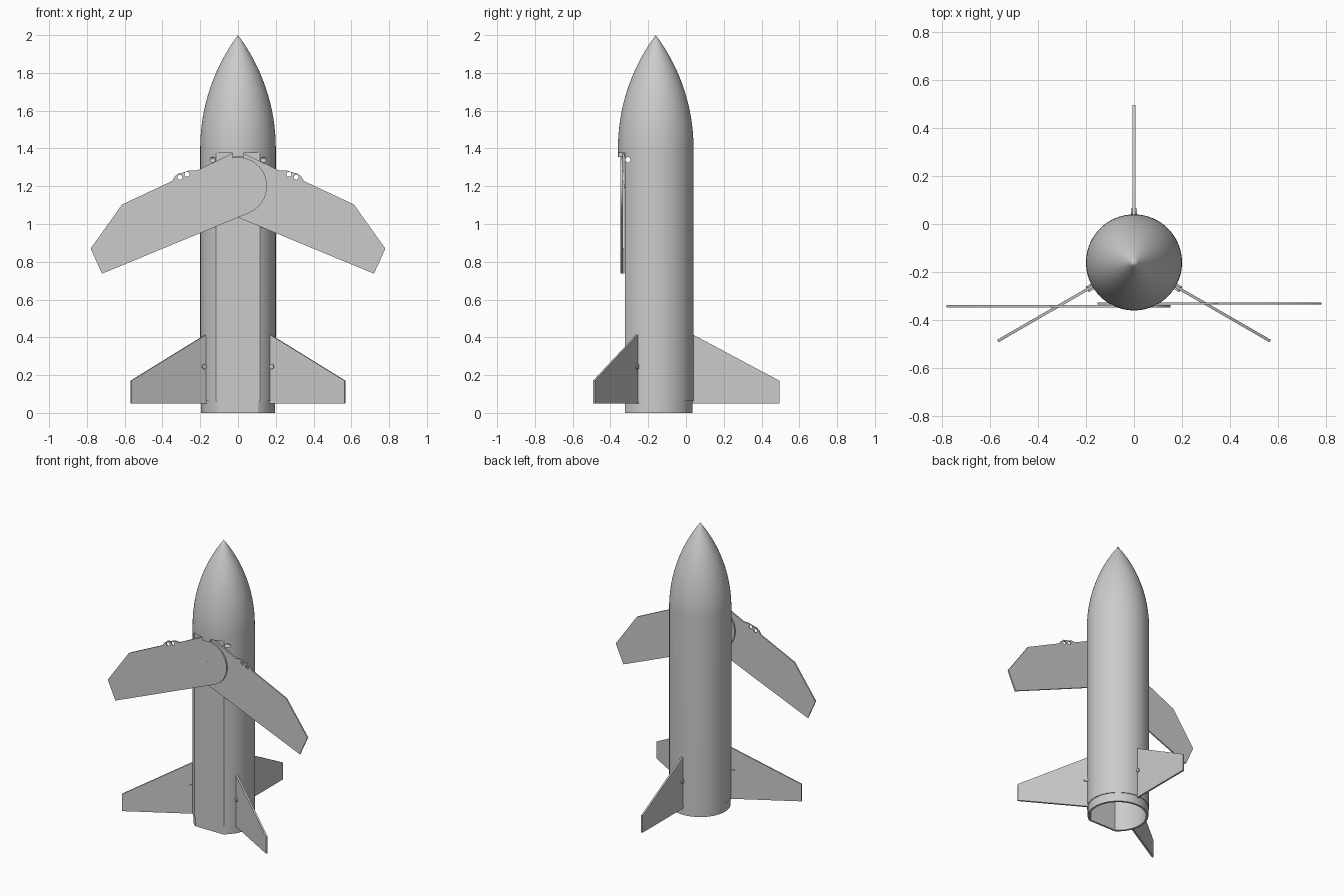
import bpy, bmesh, math
from mathutils import Matrix, Vector

if "Cube" in bpy.data.objects:
    bpy.data.objects.remove(bpy.data.objects["Cube"], do_unlink=True)

AXIS_Y = -0.16      # body centre line
R = 0.2             # body radius
FLAT_Y = -0.323     # flat front face of the lower body
FIN_ANGLES = {"rear_fin": 90, "right_fin": 210, "left_fin": 330}

grey = bpy.data.materials.new("plain grey")
grey.use_nodes = True
grey.diffuse_color = (0.6, 0.6, 0.6, 1)
grey.node_tree.nodes["Principled BSDF"].inputs["Base Color"].default_value = grey.diffuse_color
parts = []


def finish(bm, name):
    bmesh.ops.remove_doubles(bm, verts=bm.verts, dist=1e-5)
    bmesh.ops.recalc_face_normals(bm, faces=bm.faces)
    mesh = bpy.data.meshes.new(name)
    bm.to_mesh(mesh)
    bm.free()
    mesh.materials.append(grey)
    obj = bpy.data.objects.new(name, mesh)
    bpy.context.collection.objects.link(obj)
    parts.append(obj)
    return obj


def prism(name, points, plane, start, end):
    """Extrude an outline drawn in plane xy, xz or yz along the third axis."""
    axes = ["xyz".index(c) for c in plane]
    third = 3 - sum(axes)
    bm = bmesh.new()
    verts = []
    for p in points:
        co = Vector()
        co[axes[0]], co[axes[1]], co[third] = p[0], p[1], start
        verts.append(bm.verts.new(co))
    face = bm.faces.new(verts)
    out = bmesh.ops.extrude_face_region(bm, geom=[face])
    move = Vector()
    move[third] = end - start
    bmesh.ops.translate(bm, vec=move, verts=[v for v in out["geom"] if isinstance(v, bmesh.types.BMVert)])
    return finish(bm, name)


def arc(cx, cy, r, a0, a1, n):
    angles = [math.radians(a0 + (a1 - a0) * i / n) for i in range(n + 1)]
    return [(cx + r * math.cos(a), cy + r * math.sin(a)) for a in angles]


def circle(cx, cy, r, n=24):
    return arc(cx, cy, r, 0, 360, n)[:-1]


def cut(obj, *cutters):
    """Subtract the cutters, then discard them."""
    for c in cutters:
        mod = obj.modifiers.new("cut", "BOOLEAN")
        mod.operation, mod.solver, mod.object = "DIFFERENCE", "EXACT", c
    graph = bpy.context.evaluated_depsgraph_get()
    obj.data = bpy.data.meshes.new_from_object(obj.evaluated_get(graph))
    obj.modifiers.clear()
    for c in cutters:
        parts.remove(c)
        bpy.data.objects.remove(c, do_unlink=True)


# Body: tail sleeve, straight barrel and pointed ogive nose, turned round the axis
nose = [(math.sqrt(1 - (0.6 * t) ** 2) - 0.8, 1.4 + 0.6 * t) for t in [i / 24 for i in range(24)]]
profile = [(0, 0), (0.195, 0), (0.195, 0.062), (R, 0.062)] + nose + [(0, 2)]
bm = bmesh.new()
ring = [bm.verts.new((r, AXIS_Y, z)) for r, z in profile]
edges = [bm.edges.new(pair) for pair in zip(ring, ring[1:])]
bmesh.ops.spin(bm, geom=ring + edges, cent=(0, AXIS_Y, 0), axis=(0, 0, 1),
               angle=2 * math.pi, steps=96)
body = finish(bm, "body")

# Cutters: flat front with a locating tab, D-shaped bore, cross hole for the hinge
front_cut = prism("front_cutter", [(-0.3, -0.1), (0.3, -0.1), (0.3, 1.375), (0.03, 1.375),
                                   (0.03, 1.355), (-0.03, 1.355), (-0.03, 1.375), (-0.3, 1.375)],
                  "xz", FLAT_Y, -0.5)
bore_r = 0.181
half = math.degrees(math.acos((AXIS_Y - FLAT_Y - 0.013) / bore_r))
bore = prism("bore_cutter", arc(0, AXIS_Y, bore_r, -90 + half, 270 - half, 80), "xy", -0.1, 1.3)
cross_hole = prism("hole_cutter", circle(-0.307, 1.34, 0.014), "yz", -0.4, 0.4)
cut(body, front_cut, bore, cross_hole)

# Swing wings: one outline, mirrored, stacked on a common pivot
outline = [(-0.72, 0.737), (-0.78, 0.87), (-0.614, 1.103), (-0.348, 1.228), (-0.336, 1.25),
           (-0.318, 1.266), (-0.285, 1.274), (-0.255, 1.284), (-0.217, 1.284),
           (-0.03, 1.374), (-0.03, 1.35)] + arc(0, 1.2, 0.153, 100, -67.6, 36)
for name, side, y in (("right_wing", 1, -0.347), ("left_wing", -1, -0.336)):
    wing = prism(name, [(side * x, z) for x, z in outline], "xz", y, y + 0.01)
    holes = [prism("wing_hole_cutter", circle(side * x, z, 0.013), "xz", y - 0.05, y + 0.05)
             for x, z in ((-0.308, 1.247), (-0.27, 1.263))]
    cut(wing, *holes)
prism("wing_pivot", circle(0, 1.2, 0.009), "xz", -0.348, -0.315)

# Tail fins with a small fixing lug at each root
for name, angle in FIN_ANGLES.items():
    place = Matrix.Translation((0, AXIS_Y, 0)) @ Matrix.Rotation(math.radians(angle), 4, "Z")
    fin = prism(name, [(0.19, 0.05), (0.655, 0.05), (0.655, 0.17), (0.2, 0.413), (0.19, 0.413)],
                "xz", -0.006, 0.006)
    lug = prism(name + "_lug", circle(0.211, 0.245, 0.014, 16), "xz", -0.013, 0.013)
    for obj in (fin, lug):
        obj.data.transform(place)

# Smooth round surfaces, keep edges crisp
bpy.ops.object.select_all(action="DESELECT")
for obj in parts:
    obj.select_set(True)
bpy.context.view_layer.objects.active = body
bpy.ops.object.shade_smooth_by_angle(angle=math.radians(30))
